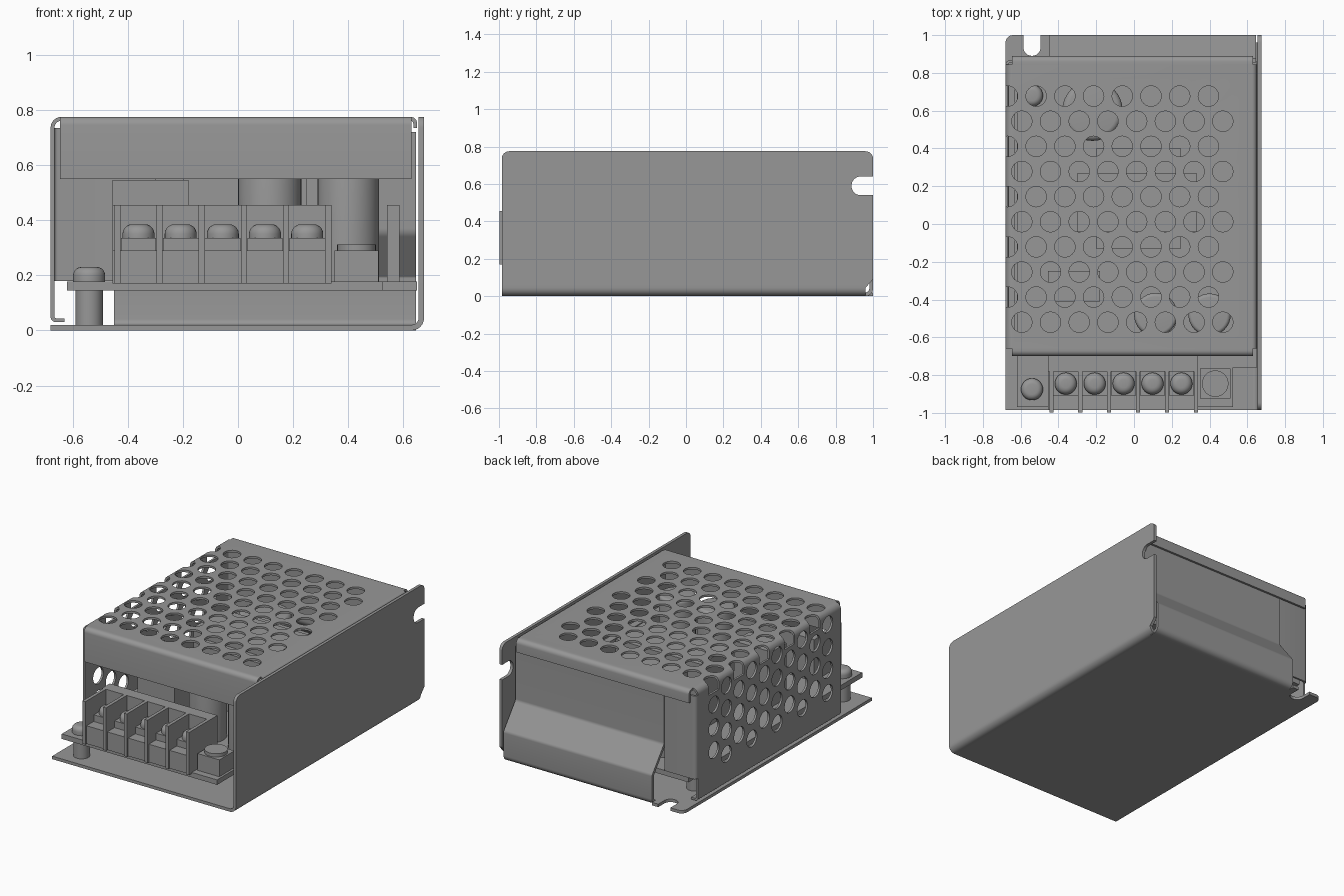
import bpy, bmesh, math
from mathutils import Vector, Matrix

old = bpy.data.objects.get("Cube")
if old:
    bpy.data.objects.remove(old, do_unlink=True)

GREY = (0.31, 0.31, 0.31, 1)
mat = bpy.data.materials.new("plain_grey")
mat.use_nodes = True
mat.diffuse_color = GREY
mat.node_tree.nodes["Principled BSDF"].inputs["Base Color"].default_value = GREY
parts = []


def finish(name, bm):
    bmesh.ops.recalc_face_normals(bm, faces=bm.faces)
    me = bpy.data.meshes.new(name)
    bm.to_mesh(me)
    bm.free()
    ob = bpy.data.objects.new(name, me)
    bpy.context.collection.objects.link(ob)
    me.materials.append(mat)
    parts.append(ob)
    return ob


def fillet(points, closed=True, n=6):
    """Round the 2D points that carry a radius as third value."""
    out = []
    for i, p in enumerate(points):
        here = Vector(p[:2])
        ends = not closed and i in (0, len(points) - 1)
        if len(p) < 3 or ends:
            out.append(here)
            continue
        u = (Vector(points[i - 1][:2]) - here).normalized()
        v = (Vector(points[(i + 1) % len(points)][:2]) - here).normalized()
        half = u.angle(v) / 2
        centre = here + (u + v).normalized() * p[2] / math.sin(half)
        reach = p[2] / math.tan(half)
        a = (here + u * reach - centre).normalized()
        b = (here + v * reach - centre).normalized()
        out += [centre + a.slerp(b, k / n) * p[2] for k in range(n + 1)]
    return out


def band(points, t):
    """Outline of a folded sheet, thickened to the right of its path."""
    path = fillet(points, closed=False)
    inner = []
    for i, p in enumerate(path):
        d0 = (p - path[i - 1]).normalized() if i else None
        d1 = (path[i + 1] - p).normalized() if i < len(path) - 1 else d0
        d0 = d0 or d1
        m = (d0 + d1).normalized()
        inner.append(p + Vector((m.y, -m.x)) * t / max(m.dot(d0), 0.3))
    return path + inner[::-1]


def extrude(name, outline, axis, lo, hi):
    def place(p, h):
        c = [p[0], p[1]]
        c.insert("xyz".index(axis), h)
        return c
    bm = bmesh.new()
    face = bm.faces.new([bm.verts.new(place(p, lo)) for p in outline])
    ext = bmesh.ops.extrude_face_region(bm, geom=[face])["geom"]
    moved = [g for g in ext if isinstance(g, bmesh.types.BMVert)]
    bmesh.ops.translate(bm, verts=moved, vec=place((0, 0), hi - lo))
    return finish(name, bm)


def box(name, x0, x1, y0, y1, z0, z1):
    return extrude(name, [(x0, y0), (x1, y0), (x1, y1), (x0, y1)], "z", z0, z1)


def cylinder(name, x, y, r, z0, z1, dome=0):
    bm = bmesh.new()
    bmesh.ops.create_cone(bm, cap_ends=True, segments=32, radius1=r, radius2=r, depth=z1 - z0,
                          matrix=Matrix.Translation((x, y, (z0 + z1) / 2)))
    if dome:
        rim = [e for e in bm.edges if all(v.co.z > z1 - 1e-4 for v in e.verts)]
        bmesh.ops.bevel(bm, geom=rim, offset=dome, segments=5, profile=0.5, affect="EDGES")
    return finish(name, bm)


# Chassis: base plate with screw slot, bend, notched side plate, folded back wall
T = 0.02
extrude("base_plate", fillet([(-.68, -.985), (.63, -.985), (.63, .95), (-.45, .95), (-.45, 1),
                              (-.495, 1), (-.495, .89, .044), (-.585, .89, .044), (-.585, 1),
                              (-.68, 1, .04)]), "z", 0, T)
extrude("base_bend", band([(.675, .06), (.675, 0, .045), (.62, 0)], T), "y", -.985, .96)
extrude("side_plate", fillet([(-.985, .045), (.96, .045), (1, .09), (1, .54), (.885, .54, .048),
                              (.885, .64, .048), (1, .64), (1, .775, .04), (-.985, .775, .04)]),
        "x", .675 - T, .675)
extrude("back_wall", band([(.875, .72), (.875, .36, .03), (1, .2, .03), (1, 0, .04), (.93, 0)], T),
        "x", -.45, .645)

# Perforated cover: one folded sheet with staggered round holes
S = 0.014
cover = extrude("cover", band([(-.63, .03), (-.68, .03, .02), (-.68, .775, .04),
                               (.65, .775, .025), (.65, .735)], S), "y", -.66, .845)
bm = bmesh.new()
turn = Matrix.Rotation(math.pi / 2, 4, "Y")
for row in range(10):
    y = .677 - .133 * row
    shift = .076 * (row % 2)
    spots = [((-.67 + shift + .152 * k, y, .79), Matrix()) for k in range(8)]
    spots += [((-.755, y, .61 + shift - .152 * k), turn) for k in range(3 + row % 2)]
    for pos, rot in spots:
        bmesh.ops.create_cone(bm, cap_ends=True, segments=24, radius1=.054, radius2=.054,
                              depth=.2, matrix=Matrix.Translation(pos) @ rot)
cutter = finish("hole_cutter", bm)
parts.remove(cutter)
cutter.hide_render = True
mod = cover.modifiers.new("holes", "BOOLEAN")
mod.operation, mod.solver, mod.object = "DIFFERENCE", "EXACT", cutter
bpy.context.view_layer.objects.active = cover
bpy.ops.object.modifier_apply(modifier=mod.name)
bpy.data.objects.remove(cutter, do_unlink=True)

# Cover lips and rear corner flange
extrude("cover_front_lip", band([(-.70, .55), (-.70, .775, .03), (-.66, .775)], S), "x", -.645, .63)
extrude("cover_back_lip", band([(.845, .775), (.89, .775, .03), (.89, .69)], S), "x", -.645, .63)
extrude("cover_corner_flange", band([(-.68, .83), (-.68, .868, .025), (-.45, .868)], S),
        "z", .18, .735)

# Circuit board with a cut front corner, standoffs and screws
extrude("circuit_board", [(-.62, -.97), (.525, -.97), (.525, -.76), (.65, -.76), (.65, .86),
                          (-.62, .86)], "z", .145, .178)
for y in (-.875, .68):
    cylinder("standoff", -.54, y, .05, T, .145)
    cylinder("board_screw", -.54, y, .058, .178, .23, .03)

# Terminal block
box("terminal_base", -.455, .335, -.985, -.70, .17, .29)
box("terminal_back", -.455, .335, -.78, -.70, .29, .455)
for i in range(6):
    x = -.4375 + .153 * i
    box("terminal_divider", x - .011, x + .011, -.998, -.70, .17, .455)
for i in range(5):
    x = -.361 + .153 * i
    box("terminal_clamp", x - .064, x + .064, -.91, -.78, .29, .335)
    cylinder("terminal_screw", x, -.845, .058, .335, .385, .035)

# Adjuster beside the terminals
box("adjuster_body", .35, .51, -.925, -.765, .178, .29)
cylinder("adjuster_knob", .43, -.845, .07, .29, .312)

# Inner components
cylinder("capacitor_left", .115, -.48, .115, .178, .62, .02)
cylinder("capacitor_right", .4, -.48, .112, .178, .62, .02)
box("film_capacitor", -.455, -.18, -.41, -.25, .178, .545)
box("transformer_core", -.3, .33, -.04, .27, .178, .62)
box("transformer_winding", -.2, .25, -.13, .4, .178, .56)
cylinder("choke", -.22, .6, .16, .178, .5, .03)
box("heat_sink", .54, .585, -.6, .7, .178, .455)

# Smooth the bends and round parts, keep the folds crisp
bpy.ops.object.select_all(action="DESELECT")
for ob in parts:
    ob.select_set(True)
bpy.context.view_layer.objects.active = cover
bpy.ops.object.shade_smooth_by_angle(angle=math.radians(35))
